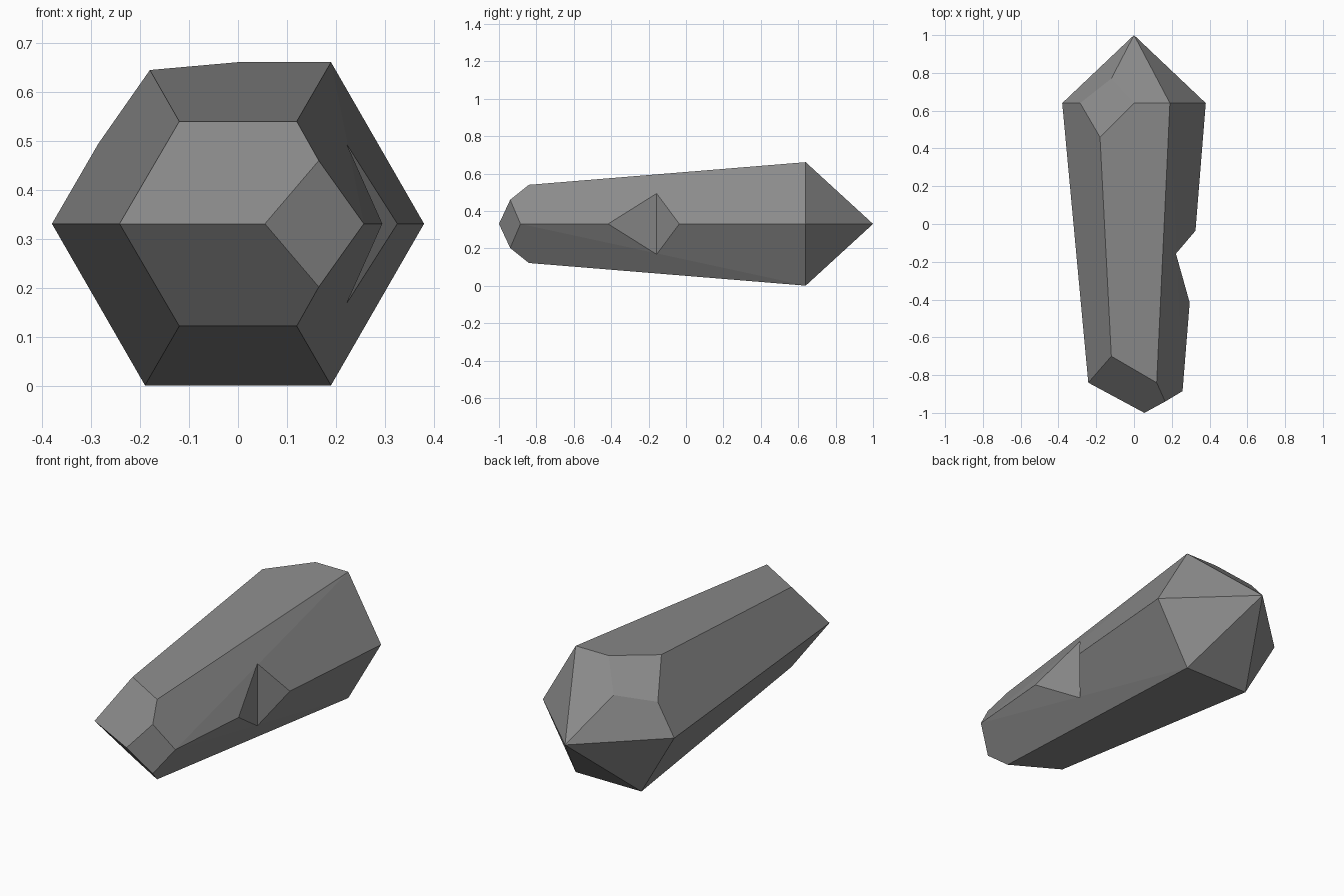
import bpy
import bmesh
from math import radians

cube = bpy.data.objects.get("Cube")
if cube:
    bpy.data.objects.remove(cube)

MID = 0.331  # height of the crystal's axis

# Material
stone = bpy.data.materials.new("grey stone")
stone.use_nodes = True
grey = (0.26, 0.26, 0.26, 1)
stone.diffuse_color = grey
stone.node_tree.nodes["Principled BSDF"].inputs["Base Color"].default_value = grey


def hull(name, points):
    """Closed convex solid around the points, merged into flat facets."""
    bm = bmesh.new()
    for p in points:
        bm.verts.new(p)
    result = bmesh.ops.convex_hull(bm, input=bm.verts)
    loose = [g for g in result["geom_interior"] if isinstance(g, bmesh.types.BMVert)]
    bmesh.ops.delete(bm, geom=loose, context="VERTS")
    bmesh.ops.dissolve_limit(bm, angle_limit=radians(4), verts=bm.verts, edges=bm.edges)
    bmesh.ops.recalc_face_normals(bm, faces=bm.faces)
    mesh = bpy.data.meshes.new(name)
    bm.to_mesh(mesh)
    bm.free()
    obj = bpy.data.objects.new(name, mesh)
    bpy.context.collection.objects.link(obj)
    mesh.materials.append(stone)
    return obj


# Points on the axis plane: back tip, wide corners, front corners and front tip
points = [(x, y, MID) for x, y in [(0, 1), (-0.38, 0.64), (0.38, 0.64),
                                   (-0.242, -0.84), (0.257, -0.885), (0.055, -1)]]
# Points mirrored above and below the axis: wide shoulder, front edge, chipped front facet
for x, y, h in [(0.19, 0.64, 0.33), (-0.12, -0.70, 0.209),
                (0.12, -0.84, 0.209), (0.165, -0.94, 0.129)]:
    points += [(x, y, MID + h), (x, y, MID - h)]
# Lower left shoulder is whole, the upper one is chipped off
points.append((-0.19, 0.64, 0.001))
points += [(0, 0.64, 0.661), (-0.285, 0.64, 0.495),
           (-0.18, 0.46, 0.645), (-0.12, 0.77, 0.536)]
crystal = hull("crystal", points)

# Wedge notch in the left edge
profile = [(0.222, -0.157), (0.422, 0.077), (0.364, -0.663)]
cutter = hull("notch_cutter", [(x, y, z) for x, y in profile for z in (-0.2, 0.9)])
cutter.hide_render = True
cutter.hide_viewport = True

notch = crystal.modifiers.new("notch", "BOOLEAN")
notch.operation = "DIFFERENCE"
notch.solver = "EXACT"
notch.object = cutter

# Bake the notch so that the cutter can go
graph = bpy.context.evaluated_depsgraph_get()
carved = bpy.data.meshes.new_from_object(crystal.evaluated_get(graph))
crystal.modifiers.clear()
crystal.data = carved
bpy.data.objects.remove(cutter)
